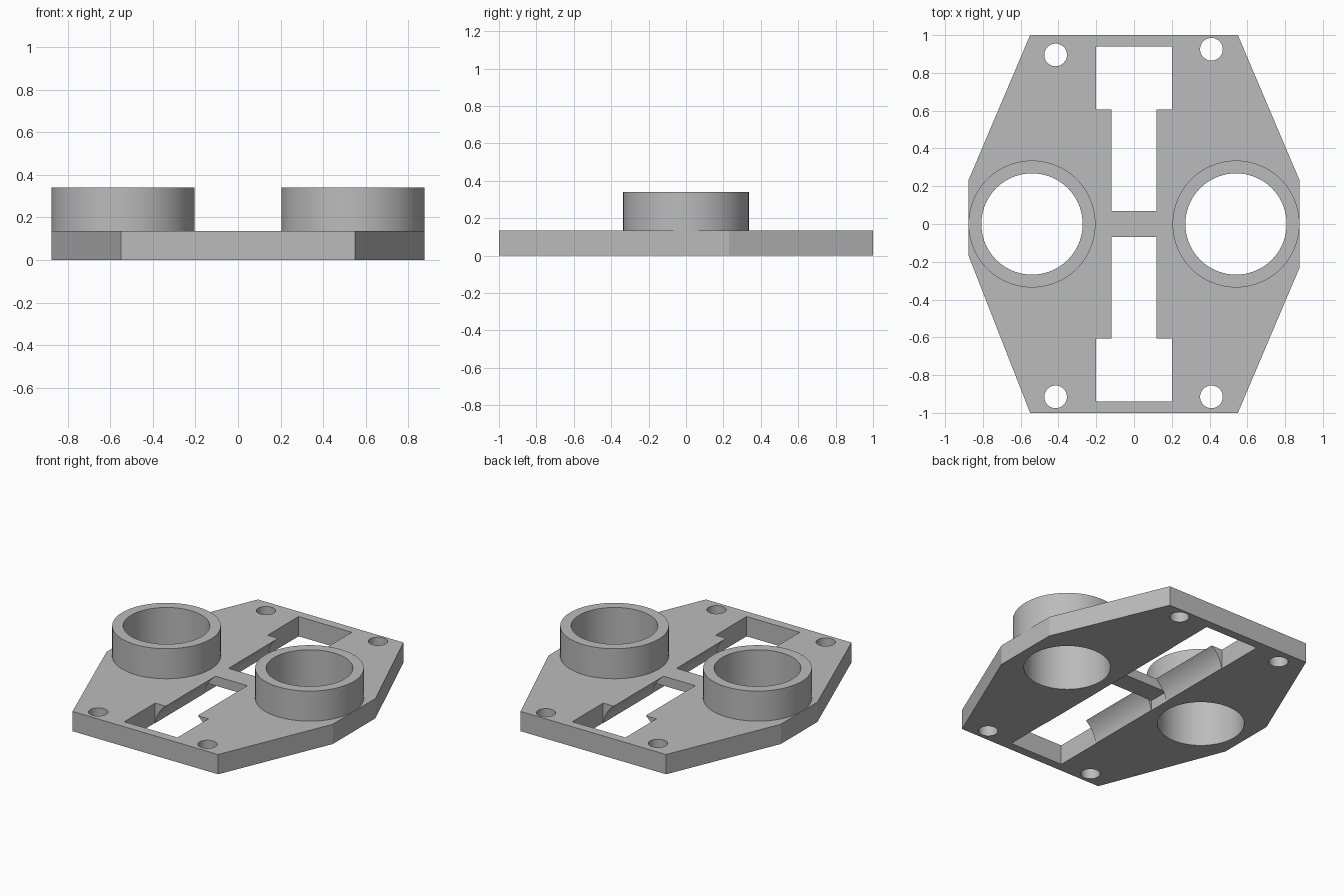
import bpy, bmesh, math

cube = bpy.data.objects.get("Cube")
if cube:
    bpy.data.objects.remove(cube, do_unlink=True)

TOP = 0.135        # plate thickness
RING_TOP = 0.34
RING_X = 0.54

grey = bpy.data.materials.new("plain grey")
grey.use_nodes = True
grey.diffuse_color = (0.5, 0.5, 0.5, 1)
grey.node_tree.nodes["Principled BSDF"].inputs["Base Color"].default_value = (0.5, 0.5, 0.5, 1)


def prism(name, outline, z0, z1):
    """Extrude a flat outline upwards from z0 to z1."""
    bm = bmesh.new()
    base = bm.faces.new([bm.verts.new((x, y, z0)) for x, y in outline])
    moved = bmesh.ops.extrude_face_region(bm, geom=[base])["geom"]
    bmesh.ops.translate(bm, vec=(0, 0, z1 - z0),
                        verts=[v for v in moved if isinstance(v, bmesh.types.BMVert)])
    bmesh.ops.recalc_face_normals(bm, faces=bm.faces)
    mesh = bpy.data.meshes.new(name)
    bm.to_mesh(mesh)
    bm.free()
    mesh.materials.append(grey)
    obj = bpy.data.objects.new(name, mesh)
    bpy.context.collection.objects.link(obj)
    return obj


def circle(cx, cy, r, n):
    return [(cx + r * math.cos(math.tau * i / n), cy + r * math.sin(math.tau * i / n))
            for i in range(n)]


def rect(x0, x1, y0, y1):
    return [(x0, y0), (x1, y0), (x1, y1), (x0, y1)]


def combine(target, tool, operation):
    """Apply one boolean and throw the tool away."""
    mod = target.modifiers.new(operation.lower(), "BOOLEAN")
    mod.operation, mod.solver, mod.object = operation, "EXACT", tool
    bpy.ops.object.select_all(action="DESELECT")
    bpy.context.view_layer.objects.active = target
    target.select_set(True)
    bpy.ops.object.modifier_apply(modifier=mod.name)
    bpy.data.objects.remove(tool, do_unlink=True)


# Eight-sided mounting plate
plate = prism("mounting_plate",
              [(-0.55, -1), (0.55, -1), (0.877, -0.23), (0.877, 0.23),
               (0.55, 1), (-0.55, 1), (-0.877, 0.23), (-0.877, -0.165)], 0, TOP)

# Raised round collars with through bores
for side in (-1, 1):
    combine(plate, prism("collar", circle(side * RING_X, 0, 0.336, 96), 0.04, RING_TOP), "UNION")
for side in (-1, 1):
    combine(plate, prism("bore", circle(side * RING_X, 0, 0.268, 96), -0.1, 0.5), "DIFFERENCE")

# Corner screw holes
for x, y in ((-0.415, 0.895), (0.41, 0.925), (-0.415, -0.915), (0.41, -0.915)):
    combine(plate, prism("screw_hole", circle(x, y, 0.06, 40), -0.1, 0.3), "DIFFERENCE")

# Front and back slots: a round trough from below that opens into a wide window
R, AXIS_Z = 0.2, -0.025
for end in (-1, 1):
    y0, y1, y2 = (end * v for v in (0.07, 0.606, 0.94))
    trough = prism("trough", circle(0, 0, R, 96), min(y0, y1), max(y0, y1) + 0.0)
    for v in trough.data.vertices:
        x, a, y = v.co
        v.co = (x, y, a + AXIS_Z)
    trough.data.flip_normals()
    combine(plate, trough, "DIFFERENCE")
    window = prism("window", rect(-0.201, 0.201, min(y1, y2), max(y1, y2)), -0.1, 0.3)
    combine(plate, window, "DIFFERENCE")

# Relief under the thin centre bridge
combine(plate, prism("relief", rect(-0.2, 0.2, -0.072, 0.072), -0.1, 0.07), "DIFFERENCE")

bpy.ops.object.select_all(action="DESELECT")
bpy.context.view_layer.objects.active = plate
plate.select_set(True)
bpy.ops.object.shade_smooth_by_angle(angle=math.radians(20))
